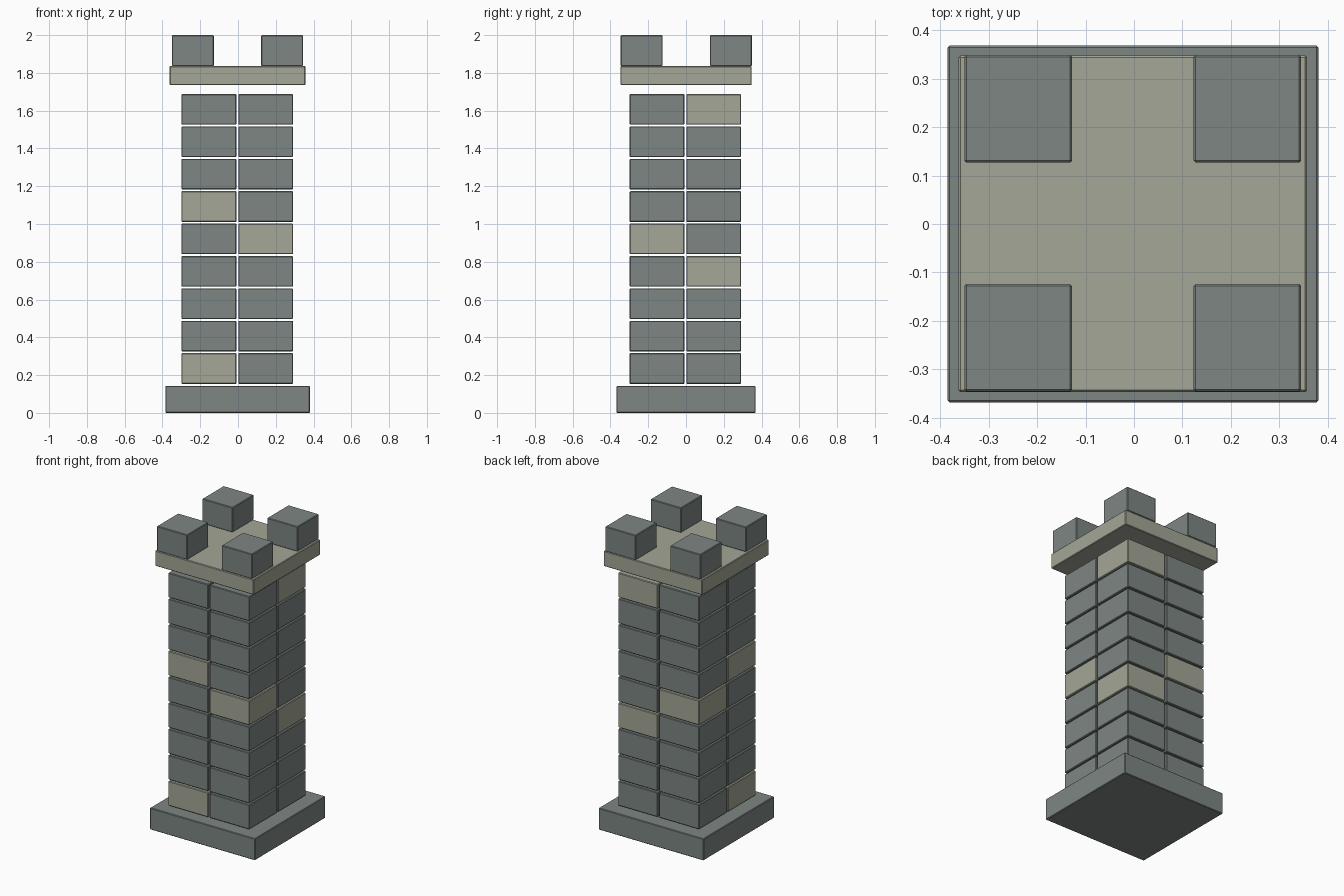
import bpy

cube = bpy.data.objects.get("Cube")
if cube:
    bpy.data.objects.remove(cube, do_unlink=True)


def make_material(name, rgb):
    mat = bpy.data.materials.new(name)
    mat.use_nodes = True
    mat.diffuse_color = (*rgb, 1)
    mat.node_tree.nodes["Principled BSDF"].inputs["Base Color"].default_value = (*rgb, 1)
    return mat


grey = make_material("grey stone", (0.205, 0.238, 0.228))
tan = make_material("sandy stone", (0.37, 0.385, 0.31))


def stone(name, x, y, z, mat, bevel=0.004):
    """Slightly bevelled box spanning the given (low, high) ranges."""
    spans = (x, y, z)
    bpy.ops.mesh.primitive_cube_add(size=1, location=[(a + b) / 2 for a, b in spans])
    obj = bpy.context.object
    obj.name = name
    obj.scale = [b - a for a, b in spans]
    bpy.ops.object.transform_apply(location=False, rotation=False, scale=True)
    obj.data.materials.append(mat)
    mod = obj.modifiers.new("Worn edges", "BEVEL")
    mod.width = bevel
    mod.segments = 1
    return obj


# Foundation slab
stone("base_slab", (-0.385, 0.381), (-0.368, 0.368), (0, 0.143), grey)

# Tower shaft: four loose blocks per course, a few of them sandy
sides = {"right": (-0.3, -0.008), "left": (0.002, 0.292)}
depths = {"front": (-0.299, -0.008), "back": (0.002, 0.292)}
sandy_courses = {
    ("right", "front"): (0, 5),
    ("left", "front"): (4,),
    ("right", "back"): (4,),
    ("left", "back"): (3, 8),
}
for course in range(9):
    low = 0.154 + course * 0.1715
    for side, x in sides.items():
        for depth, y in depths.items():
            mat = tan if course in sandy_courses[side, depth] else grey
            stone(f"block_{depth}_{side}_{course + 1}", x, y, (low, low + 0.162), mat)

# Overhanging platform
stone("top_platform", (-0.362, 0.357), (-0.347, 0.348), (1.735, 1.836), tan)

# Corner battlements
for side, x in (("right", (-0.35, -0.128)), ("left", (0.123, 0.345))):
    for depth, y in (("front", (-0.346, -0.124)), ("back", (0.127, 0.349))):
        stone(f"battlement_{depth}_{side}", x, y, (1.836, 2), grey)
